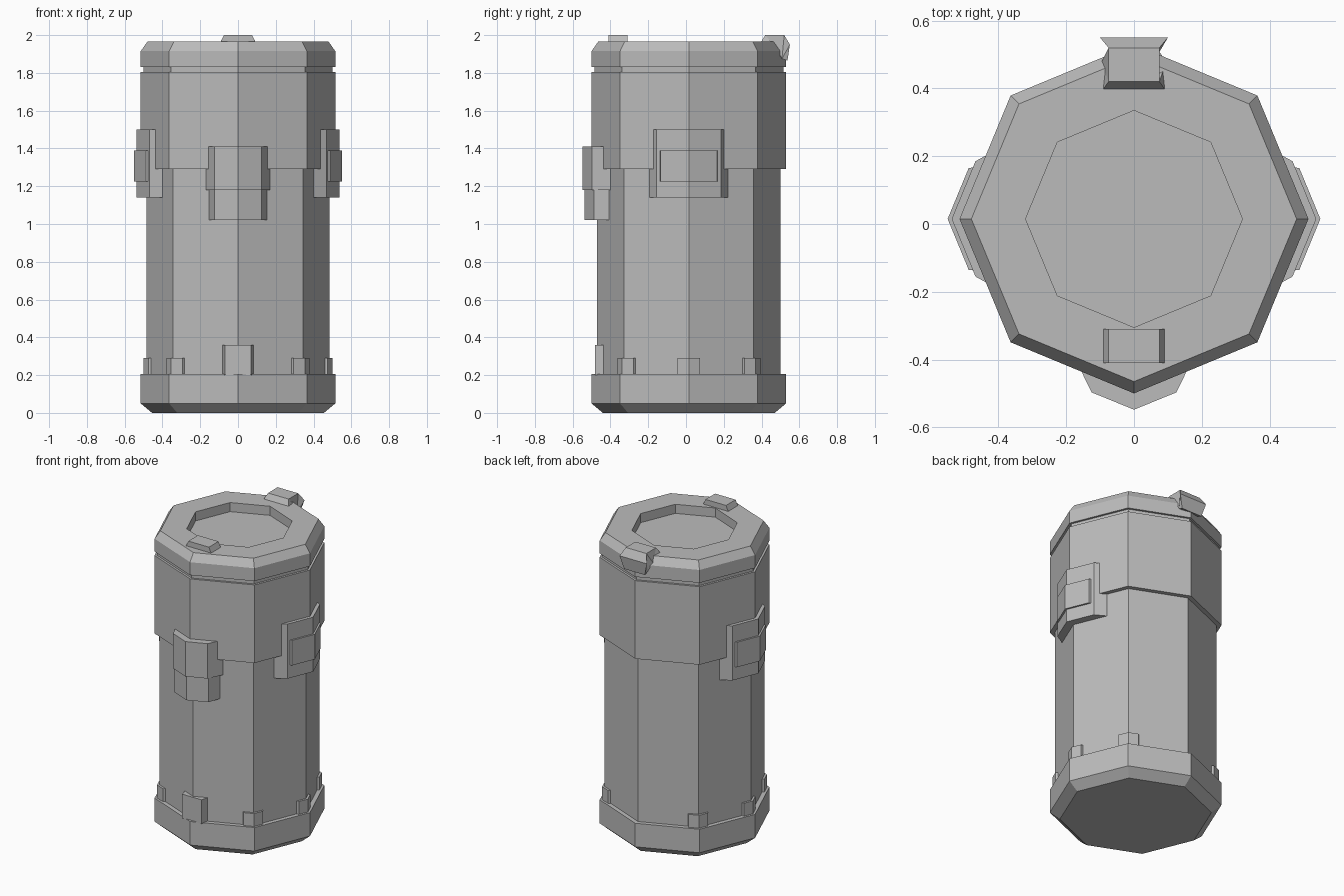
import bpy, bmesh
from math import sin, cos, pi, radians

cube = bpy.data.objects.get("Cube")
if cube:
    bpy.data.objects.remove(cube, do_unlink=True)

CY = 0.015      # barrel axis offset in y
SIDES = 8

grey = bpy.data.materials.new("plain grey")
grey.use_nodes = True
grey.diffuse_color = (0.5, 0.5, 0.5, 1)
grey.node_tree.nodes["Principled BSDF"].inputs["Base Color"].default_value = (0.5, 0.5, 0.5, 1)


def finish(name, bm, recalc=True):
    if recalc:
        bmesh.ops.recalc_face_normals(bm, faces=bm.faces)
    mesh = bpy.data.meshes.new(name)
    bm.to_mesh(mesh)
    bm.free()
    mesh.materials.append(grey)
    obj = bpy.data.objects.new(name, mesh)
    bpy.context.collection.objects.link(obj)
    return obj


def lathe(name, profile, cap_start=False, cap_end=False):
    """Octagonal rings from (radius, height) points, corners on the axes."""
    bm = bmesh.new()
    rings = [[bm.verts.new((r * cos(2 * pi * i / SIDES), CY + r * sin(2 * pi * i / SIDES), z))
              for i in range(SIDES)] for r, z in profile]
    for a, b in zip(rings, rings[1:]):
        for i in range(SIDES):
            j = (i + 1) % SIDES
            bm.faces.new((a[i], a[j], b[j], b[i]))
    if cap_start:
        bm.faces.new(rings[0][::-1])
    if cap_end:
        bm.faces.new(rings[-1])
    return finish(name, bm, recalc=False)


def prism(name, half, z0, z1, angle):
    """Upright prism: mirrored (outward, sideways) outline, turned to an angle."""
    outline = half + [(o, -s) for o, s in reversed(half) if s > 0]
    a = radians(angle)
    bm = bmesh.new()
    low, high = [[bm.verts.new((o * cos(a) - s * sin(a), CY + o * sin(a) + s * cos(a), z))
                  for o, s in outline] for z in (z0, z1)]
    bm.faces.new(low)
    bm.faces.new(high)
    for i in range(len(outline)):
        j = (i + 1) % len(outline)
        bm.faces.new((low[i], low[j], high[j], high[i]))
    return finish(name, bm)


def cross_strip(name, profile):
    """Closed side profile of (y, z, half width) points, spanning x."""
    bm = bmesh.new()
    left, right = [[bm.verts.new((s * w, y, z)) for y, z, w in profile] for s in (1, -1)]
    for i in range(len(profile)):
        j = (i + 1) % len(profile)
        bm.faces.new((left[i], left[j], right[j], right[i]))
    for side in (left, right):
        bmesh.ops.triangulate(bm, faces=[bm.faces.new(side)])
    return finish(name, bm)


# Barrel
lathe("base_ring", [(.455, 0), (.515, .05), (.515, .205), (.485, .205)], cap_start=True)
lathe("body", [(.485, .205), (.485, 1.29)])
lathe("upper_collar", [(.485, 1.29), (.515, 1.29), (.515, 1.805), (.5, 1.805), (.5, 1.83)])
lathe("lid", [(.5, 1.83), (.515, 1.83), (.515, 1.915), (.48, 1.965),
              (.32, 1.965), (.32, 1.905)], cap_end=True)

# Front latch
prism("latch_upper", [(.563, 0), (.512, .125), (.42, .17), (.38, .17)], 1.18, 1.41, -90)
prism("latch_lower", [(.553, 0), (.502, .125), (.42, .153), (.38, .153)], 1.02, 1.18, -90)

# Side plates with raised pads
for side, angle in (("left", 0), ("right", 180)):
    prism(side + "_plate", [(.538, 0), (.468, .17), (.40, .208), (.36, .208)], 1.14, 1.50, angle)
    prism(side + "_pad", [(.55, 0), (.488, .15), (.45, .155)], 1.225, 1.39, angle)

# Small corner tabs above the base ring, none at the back
for angle in (-45, 0, 45, 135, 180, 225):
    prism("corner_tab", [(.5, 0), (.475, .06), (.44, .06)], .2, .29, angle)
prism("front_tab", [(.497, 0), (.497, .07), (.44, .085)], .2, .36, -90)

# Lid fittings
cross_strip("lid_clip", [(.395, 1.96, .093), (.42, 2, .075), (.52, 2, .075), (.55, 1.95, .1),
                         (.537, 1.865, .075), (.508, 1.875, .075), (.48, 1.93, .095)])
bm = bmesh.new()
bmesh.ops.create_cube(bm, size=1)
for v in bm.verts:
    top = v.co.z > 0
    v.co = (v.co.x * (.15 if top else .186), -.36 + v.co.y * .1, 2 if top else 1.96)
finish("lid_catch", bm)
